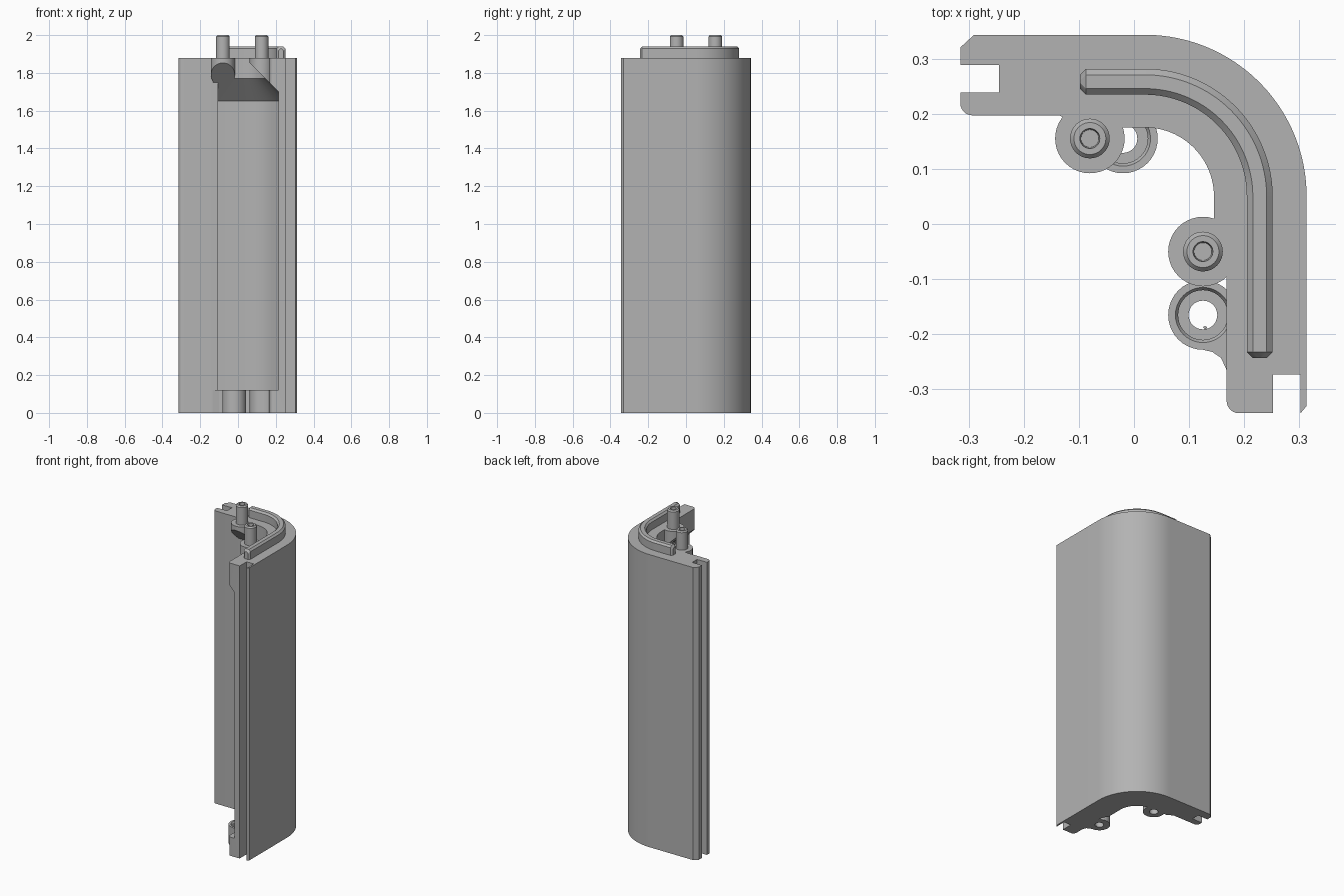
import bpy, bmesh, math
from mathutils import Vector

cube = bpy.data.objects.get("Cube")
if cube:
    bpy.data.objects.remove(cube)

grey = bpy.data.materials.new("light_grey")
grey.use_nodes = True
COLOUR = (0.45, 0.45, 0.45, 1)
grey.diffuse_color = COLOUR
grey.node_tree.nodes["Principled BSDF"].inputs["Base Color"].default_value = COLOUR

CX, CY, R = 0.02, 0.05, 0.293     # bend centre and outer radius
BODY_TOP, FOOT_TOP = 1.88, 0.12


def finish(bm, name):
    bmesh.ops.recalc_face_normals(bm, faces=bm.faces)
    mesh = bpy.data.meshes.new(name)
    bm.to_mesh(mesh)
    bm.free()
    mesh.materials.append(grey)
    ob = bpy.data.objects.new(name, mesh)
    bpy.context.collection.objects.link(ob)
    return ob


def loft(name, rings):
    """Skin equal rings of points and cap both ends."""
    bm = bmesh.new()
    rows = [[bm.verts.new(p) for p in ring] for ring in rings]
    n = len(rows[0])
    for a, b in zip(rows, rows[1:]):
        for i in range(n):
            j = (i + 1) % n
            bm.faces.new((a[i], a[j], b[j], b[i]))
    bm.faces.new(rows[0])
    bm.faces.new(rows[-1])
    return finish(bm, name)


def prism(name, outline, z0, z1):
    return loft(name, [[(x, y, z) for x, y in outline] for z in (z0, z1)])


def turned(name, x, y, profile, sides=40):
    """Round part from (radius, height) pairs."""
    angles = [math.tau * i / sides for i in range(sides)]
    return loft(name, [[(x + r * math.cos(a), y + r * math.sin(a), z)
                        for a in angles] for r, z in profile])


def stations(x_start, y_end):
    """Base points and outward directions along the bent wall."""
    out = [((x_start, CY), (0, 1))]
    for i in range(33):
        a = math.pi / 2 * (1 - i / 32)
        out.append(((CX, CY), (math.cos(a), math.sin(a))))
    return out + [((CX, y_end), (1, 0))]


def sweep(name, path, section):
    """Sweep (depth from outer skin, height) pairs along stations."""
    return loft(name, [[(b[0] + n[0] * (R - d), b[1] + n[1] * (R - d), z)
                        for d, z in section] for b, n in path])


def combine(target, tool, operation):
    mod = target.modifiers.new(operation.lower(), 'BOOLEAN')
    mod.operation, mod.solver, mod.object = operation, 'EXACT', tool
    tool.hide_render = True
    bpy.context.view_layer.objects.active = target
    bpy.ops.object.modifier_apply(modifier=mod.name)
    bpy.data.objects.remove(tool)


def smooth(ob):
    bpy.ops.object.select_all(action='DESELECT')
    ob.select_set(True)
    bpy.context.view_layer.objects.active = ob
    bpy.ops.object.shade_smooth_by_angle(angle=math.radians(30))


def arc(x, y, r, a0, a1, steps):
    return [(x + r * math.cos(math.radians(a0 + (a1 - a0) * i / steps)),
             y + r * math.sin(math.radians(a0 + (a1 - a0) * i / steps)))
            for i in range(steps + 1)]


# Corner post with a slot in each end
outline = [(-0.315, 0.288), (-0.315, 0.32), (-0.29, 0.343)]
outline += arc(CX, CY, R, 90, 0, 40)
outline += [(0.313, -0.33), (0.302, -0.343), (0.302, -0.273), (0.252, -0.273),
            (0.252, -0.343)]
outline += arc(0.19, -0.321, 0.022, 270, 180, 6)
outline += [(0.168, -0.09), (0.145, -0.06)]
outline += arc(CX, CY, 0.125, 0, 90, 24)
outline += [(-0.1, 0.175), (-0.135, 0.197)]
outline += arc(-0.293, 0.219, 0.022, 270, 180, 6)
outline += [(-0.315, 0.238), (-0.245, 0.238), (-0.245, 0.288)]
post = prism("corner_post", outline, 0, BODY_TOP)

# Upper bosses that carry the pins
pins = [(-0.08, 0.155), (0.125, -0.05)]
for x, y in pins:
    combine(post, turned("upper_boss", x, y, [(0.063, 1.6), (0.063, BODY_TOP)]), 'UNION')


# Hollow behind the wall, closed by a 45 degree ceiling
def hollow(depth):
    slope = 1.65 - 0.048
    return [(depth, FOOT_TOP), (depth, slope + depth), (0.27, slope + 0.27),
            (0.27, FOOT_TOP)]


combine(post, sweep("hollow_cutter", stations(-0.105, -0.2), hollow(0.048)), 'DIFFERENCE')
end_path = [((CX, y), (1, 0)) for y in (-0.19, -0.4)]
combine(post, sweep("end_cutter", end_path, hollow(0.098)), 'DIFFERENCE')
boss_path = [((x, CY), (0, 1)) for x in (-0.18, -0.1)]
combine(post, sweep("boss_cutter", boss_path, hollow(0.1465)), 'DIFFERENCE')

# Lower bosses with counterbored screw holes
screws = [(-0.02, 0.155), (0.125, -0.165)]
web = [(0.125, -0.228), (0.142, -0.232), (0.158, -0.243), (0.168, -0.265),
       (0.19, -0.265), (0.19, -0.165), (0.125, -0.165)]
combine(post, prism("boss_web", web, 0, FOOT_TOP), 'UNION')
for x, y in screws:
    combine(post, turned("lower_boss", x, y, [(0.063, 0), (0.063, FOOT_TOP)]), 'UNION')
for x, y in screws:
    bore = [(0.026, -0.05), (0.026, 0.06), (0.045, 0.06), (0.045, 0.112),
            (0.05, FOOT_TOP), (0.05, 0.2)]
    combine(post, turned("screw_cutter", x, y, bore), 'DIFFERENCE')
smooth(post)

# Locating pins with a dimple in the top
for side, (x, y) in zip(("right", "left"), pins):
    pin = turned(side + "_pin", x, y, [(0.036, 1.87), (0.036, 1.992), (0.029, 2.0),
                                       (0.018, 2.0), (0.016, 1.96)])
    smooth(pin)

# Chamfered rib on the top face
MID, HALF, RIB_TOP, CH = 0.085, 0.0235, 1.94, 0.011


def rib_ring(half, top):
    return [(MID - half, 1.87), (MID - half, top - CH), (MID - half + CH, top),
            (MID + half - CH, top), (MID + half, top - CH), (MID + half, 1.87)]


path = stations(-0.098 + CH, -0.243 + CH)
rings = [rib_ring(HALF, RIB_TOP)] * len(path)
path = [((-0.098, CY), (0, 1))] + path + [((CX, -0.243), (1, 0))]
tip = rib_ring(HALF - CH, RIB_TOP - CH)
rings = [tip] + rings + [tip]
rib = loft("top_rib", [[(b[0] + n[0] * (R - d), b[1] + n[1] * (R - d), z) for d, z in s]
                       for (b, n), s in zip(path, rings)])
smooth(rib)
